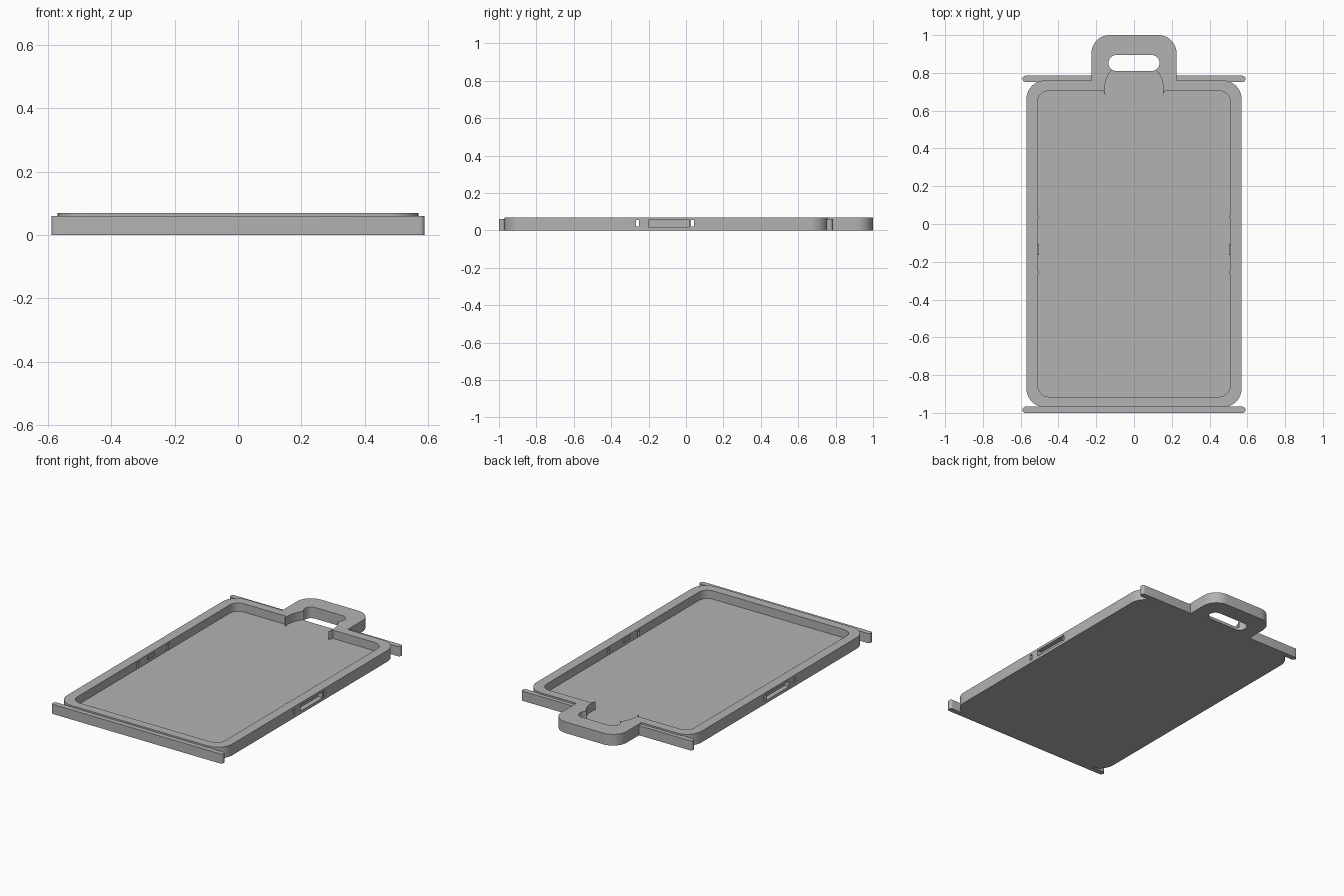
import bpy, bmesh, math

cube = bpy.data.objects.get("Cube")
if cube:
    bpy.data.objects.remove(cube, do_unlink=True)

TOP, FLOOR, RAIL_TOP = 0.07, 0.018, 0.06

grey = bpy.data.materials.new("plain grey")
grey.use_nodes = True
grey.diffuse_color = (0.45, 0.45, 0.45, 1)
grey.node_tree.nodes["Principled BSDF"].inputs["Base Color"].default_value = (0.45, 0.45, 0.45, 1)


def prism(name, points, z0, z1):
    """Extrude a flat counter-clockwise outline from z0 to z1."""
    bm = bmesh.new()
    face = bm.faces.new([bm.verts.new((x, y, z0)) for x, y in points])
    ext = bmesh.ops.extrude_face_region(bm, geom=[face])
    moved = [v for v in ext["geom"] if isinstance(v, bmesh.types.BMVert)]
    bmesh.ops.translate(bm, verts=moved, vec=(0, 0, z1 - z0))
    bmesh.ops.recalc_face_normals(bm, faces=bm.faces)
    mesh = bpy.data.meshes.new(name)
    bm.to_mesh(mesh)
    bm.free()
    mesh.materials.append(grey)
    obj = bpy.data.objects.new(name, mesh)
    bpy.context.collection.objects.link(obj)
    return obj


def rounded(x0, x1, y0, y1, r, steps=10):
    """Outline of a rectangle with round corners."""
    pts = []
    corners = [(x1 - r, y1 - r), (x0 + r, y1 - r), (x0 + r, y0 + r), (x1 - r, y0 + r)]
    for q, (cx, cy) in enumerate(corners):
        for i in range(steps + 1):
            a = (q + i / steps) * math.pi / 2
            pts.append((cx + r * math.cos(a), cy + r * math.sin(a)))
    return pts


def circle(cx, cy, r, n=64):
    return [(cx + r * math.cos(2 * math.pi * i / n), cy + r * math.sin(2 * math.pi * i / n)) for i in range(n)]


def box(x0, x1, y0, y1):
    return [(x0, y0), (x1, y0), (x1, y1), (x0, y1)]


def combine(target, tool, operation):
    mod = target.modifiers.new("combine", "BOOLEAN")
    mod.operation, mod.solver, mod.object = operation, "EXACT", tool
    bpy.context.view_layer.objects.active = target
    bpy.ops.object.modifier_apply(modifier=mod.name)
    bpy.data.objects.remove(tool, do_unlink=True)


def cut(points, z0, z1):
    combine(tray, prism("cutter", points, z0, z1), "DIFFERENCE")


def add(points, z0, z1):
    combine(tray, prism("addition", points, z0, z1), "UNION")


# Tray with handle and shallow pocket
tray = prism("tray", rounded(-0.57, 0.57, -0.97, 0.76, 0.1), 0, TOP)
add(rounded(-0.225, 0.225, 0.5, 1.0, 0.095), 0, TOP)
cut(rounded(-0.51, 0.51, -0.915, 0.705, 0.06), FLOOR, 0.1)

# Small prongs beside the thumb recess
for s in (-1, 1):
    add([(s * x, y) for x, y in [(0.163, 0.72), (0.163, 0.705), (0.14, 0.655), (0.12, 0.655), (0.12, 0.72)]], FLOOR - 0.005, TOP)

# Round thumb recess and strap slot
cut(circle(0, 0.715, 0.155), FLOOR, 0.1)
cut(rounded(-0.135, 0.135, 0.81, 0.895, 0.042), -0.1, 0.2)

# Side windows: a blind recess between two narrow through slots
for s in (-1, 1):
    cut(box(*sorted((s * 0.54, s * 0.6)), -0.2, 0.02), FLOOR, 0.055)
    for y in (-0.26, 0.035):
        cut(box(*sorted((s * 0.49, s * 0.6)), y - 0.008, y + 0.008), FLOOR + 0.002, 0.055)

parts = [tray]

# Clips and nubs on the inner side walls
for s, side in ((-1, "right"), (1, "left")):
    parts.append(prism(side + "_clip", [(s * x, y) for x, y in
                 [(0.515, -0.165), (0.503, -0.165), (0.503, -0.105), (0.515, -0.105)]], 0.04, 0.06))
    for k, y in enumerate((-0.255, 0.04)):
        parts.append(prism(f"{side}_nub_{k + 1}", circle(s * 0.511, y, 0.009, 16), 0.057, TOP - 0.002))

# Rails across the ends, the rear one split by the handle
parts.append(prism("front_rail", rounded(-0.59, 0.59, -1.0, -0.967, 0.016, 6), 0, RAIL_TOP))
for s, side in ((-1, "right"), (1, "left")):
    x0, x1 = sorted((s * 0.2, s * 0.59))
    parts.append(prism("rear_rail_" + side, rounded(x0, x1, 0.752, 0.785, 0.016, 6), 0, RAIL_TOP))

for obj in parts:
    bpy.ops.object.select_all(action="DESELECT")
    obj.select_set(True)
    bpy.context.view_layer.objects.active = obj
    bpy.ops.object.shade_smooth_by_angle(angle=math.radians(30))
